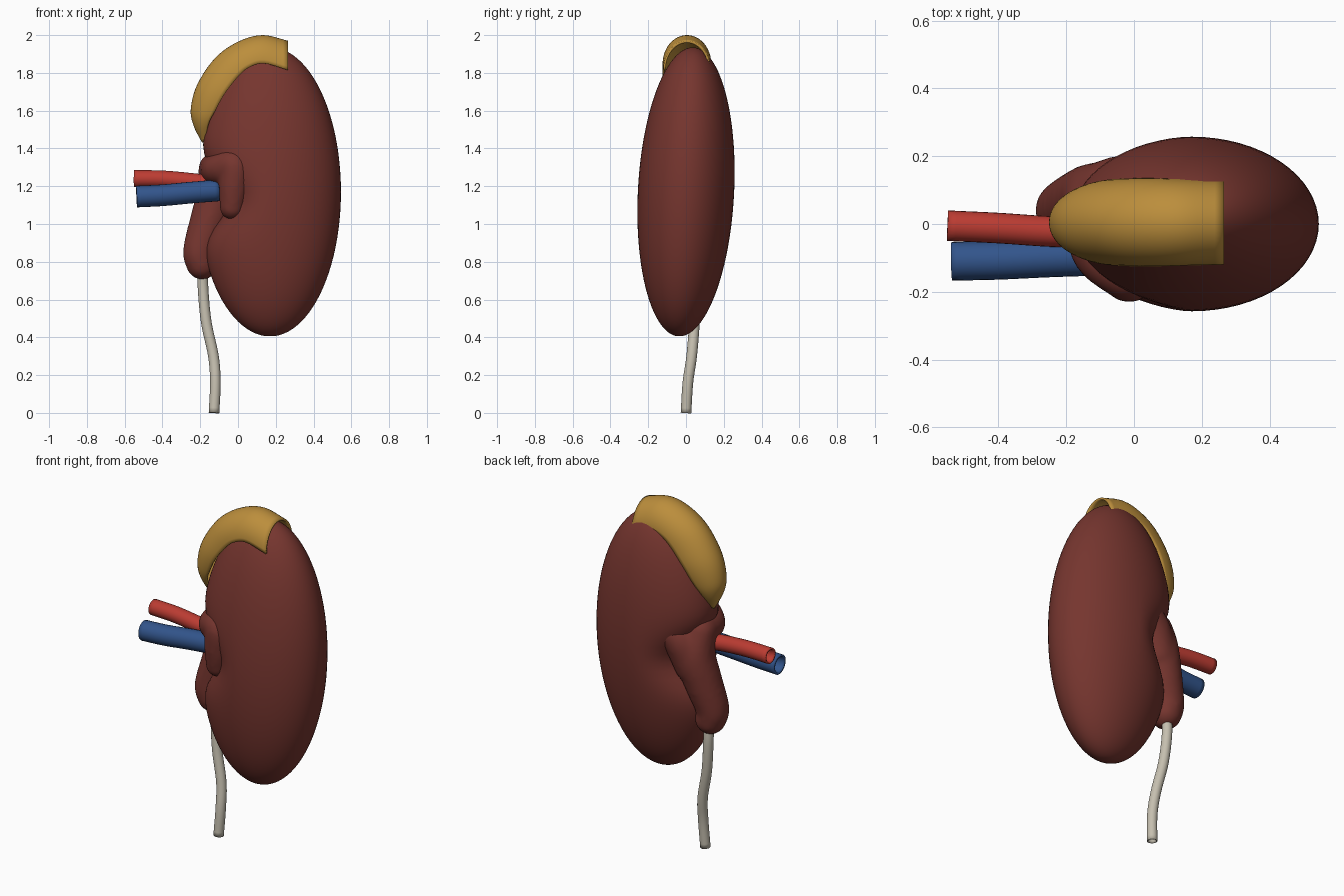
import bpy, bmesh, math
from mathutils import Vector, Matrix

cube = bpy.data.objects.get("Cube")
if cube:
    bpy.data.objects.remove(cube, do_unlink=True)


def material(name, rgb):
    m = bpy.data.materials.new(name)
    m.use_nodes = True
    m.diffuse_color = (*rgb, 1)
    bsdf = m.node_tree.nodes["Principled BSDF"]
    bsdf.inputs["Base Color"].default_value = (*rgb, 1)
    bsdf.inputs["Roughness"].default_value = 0.6
    return m


flesh = material("kidney brown red", (0.18, 0.036, 0.028))
gold = material("adrenal gold", (0.50, 0.27, 0.045))
red = material("artery red", (0.50, 0.045, 0.032))
blue = material("vein blue", (0.032, 0.09, 0.26))
grey = material("ureter grey", (0.56, 0.52, 0.43))


def finish(name, bm, mat):
    bmesh.ops.recalc_face_normals(bm, faces=bm.faces)
    mesh = bpy.data.meshes.new(name)
    bm.to_mesh(mesh)
    bm.free()
    mesh.materials.append(mat)
    obj = bpy.data.objects.new(name, mesh)
    bpy.context.collection.objects.link(obj)
    bpy.ops.object.select_all(action='DESELECT')
    obj.select_set(True)
    bpy.context.view_layer.objects.active = obj
    bpy.ops.object.shade_smooth_by_angle(angle=math.radians(50))
    return obj


def loft(name, rings, mat, closed=True, caps=False):
    bm = bmesh.new()
    rows = [[bm.verts.new(p) for p in ring] for ring in rings]
    n = len(rows[0])
    for a, b in zip(rows, rows[1:]):
        for i in range(n if closed else n - 1):
            j = (i + 1) % n
            bm.faces.new((a[i], a[j], b[j], b[i]))
    if caps:
        bm.faces.new(rows[0])
        bm.faces.new(rows[-1])
    return finish(name, bm, mat)


def spline(keys, steps):
    """Smooth curve through key tuples of any length."""
    k = [Vector(p) for p in keys]
    k = [2 * k[0] - k[1]] + k + [2 * k[-1] - k[-2]]
    out = []
    for a, b, c, d in zip(k, k[1:], k[2:], k[3:]):
        for s in range(steps):
            t = s / steps
            out.append(0.5 * (2 * b + (c - a) * t + (2 * a - 5 * b + 4 * c - d) * t * t
                              + (3 * b - a - 3 * c + d) * t ** 3))
    return out + [k[-2]]


def thicken(obj, amount):
    mod = obj.modifiers.new("wall", 'SOLIDIFY')
    mod.thickness = amount
    mod.offset = -1


def tube(name, path, radius, mat):
    pts = spline(path, 6)
    rings = []
    for i, p in enumerate(pts):
        d = (pts[min(i + 1, len(pts) - 1)] - pts[max(i - 1, 0)]).normalized()
        u = d.cross(Vector((0, 1, 0))).normalized()
        v = d.cross(u)
        angles = [math.tau * k / 24 for k in range(24)]
        rings.append([p + radius * (u * math.cos(a) + v * math.sin(a)) for a in angles])
    thicken(loft(name, rings, mat), radius * 0.2)


# Kidney: stacked ellipses with a notch on its inner side
rings = []
for i in range(1, 48):
    t = math.pi * i / 48
    z = 1.17 - 0.765 * math.cos(t)
    s = math.sin(t)
    notch = 0.17 * math.exp(-((z - 1.13) / 0.17) ** 2)
    ring = []
    for k in range(64):
        a = math.tau * k / 64
        c = math.cos(a)
        x = 0.375 * s * c if c > 0 else (0.385 * s - notch) * c
        ring.append((0.17 + x, 0.255 * s * math.sin(a) - 0.035 * math.cos(t), z))
    rings.append(ring)
loft("kidney_body", rings, flesh, caps=True)

# Adrenal gland: draped half pipe (ridge x, ridge z, edge x, edge z, half width)
sections = [
    (-0.190, 1.43, -0.175, 1.435, 0.015), (-0.235, 1.52, -0.155, 1.53, 0.075),
    (-0.250, 1.61, -0.120, 1.60, 0.105), (-0.215, 1.74, -0.070, 1.69, 0.125),
    (-0.120, 1.88, 0.0, 1.78, 0.130), (0.0, 1.965, 0.060, 1.83, 0.130),
    (0.130, 2.0, 0.140, 1.85, 0.128), (0.265, 1.97, 0.265, 1.815, 0.125)]
rings = []
for rx, rz, ex, ez, w in spline(sections, 5):
    ring = []
    for k in range(25):
        a = math.pi * k / 24
        s = math.sin(a)
        ring.append((ex + (rx - ex) * s, 0.005 + w * math.cos(a), ez + (rz - ez) * s))
    rings.append(ring)
gland = loft("adrenal_gland", rings, gold, closed=False)
thicken(gland, 0.012)

# Renal pelvis: chains of balls (x, y, z, radius) fused into one soft lump
chains = [
    [(-0.19, 0.04, 0.79, 0.085), (-0.20, 0.04, 0.86, 0.092), (-0.15, 0.06, 1.02, 0.105),
     (-0.11, 0.07, 1.16, 0.110), (-0.12, 0.04, 1.29, 0.090)],
    [(-0.10, 0.08, 1.10, 0.10), (-0.05, 0.10, 1.22, 0.10), (0.01, 0.13, 1.29, 0.08)],
    [(-0.12, 0.03, 1.29, 0.09), (-0.10, -0.08, 1.29, 0.085), (-0.02, -0.145, 1.31, 0.082),
     (-0.02, -0.145, 1.20, 0.082), (-0.03, -0.14, 1.09, 0.068)],
]
bm = bmesh.new()
for chain in chains:
    for x, y, z, r in spline(chain, 5):
        bmesh.ops.create_icosphere(bm, subdivisions=3, radius=r,
                                   matrix=Matrix.Translation((x, y, z)))
pelvis = finish("renal_pelvis", bm, flesh)
remesh = pelvis.modifiers.new("fuse", 'REMESH')
remesh.mode = 'VOXEL'
remesh.voxel_size = 0.014
remesh.use_smooth_shade = True
soften = pelvis.modifiers.new("soften", 'SMOOTH')
soften.factor = 0.5
soften.iterations = 6

# Vessels and ureter: hollow tubes
tube("renal_artery", [(-0.55, -0.005, 1.24), (-0.40, -0.012, 1.238),
                      (-0.25, -0.022, 1.225), (-0.12, -0.025, 1.21)], 0.045, red)
tube("renal_vein", [(-0.537, -0.11, 1.145), (-0.40, -0.107, 1.152),
                    (-0.25, -0.10, 1.166), (-0.10, -0.095, 1.178)], 0.057, blue)
tube("ureter", [(-0.185, 0.05, 0.78), (-0.185, 0.055, 0.66), (-0.168, 0.045, 0.48),
                (-0.130, 0.03, 0.30), (-0.120, 0.01, 0.16), (-0.127, 0.0, 0.0)], 0.028, grey)
